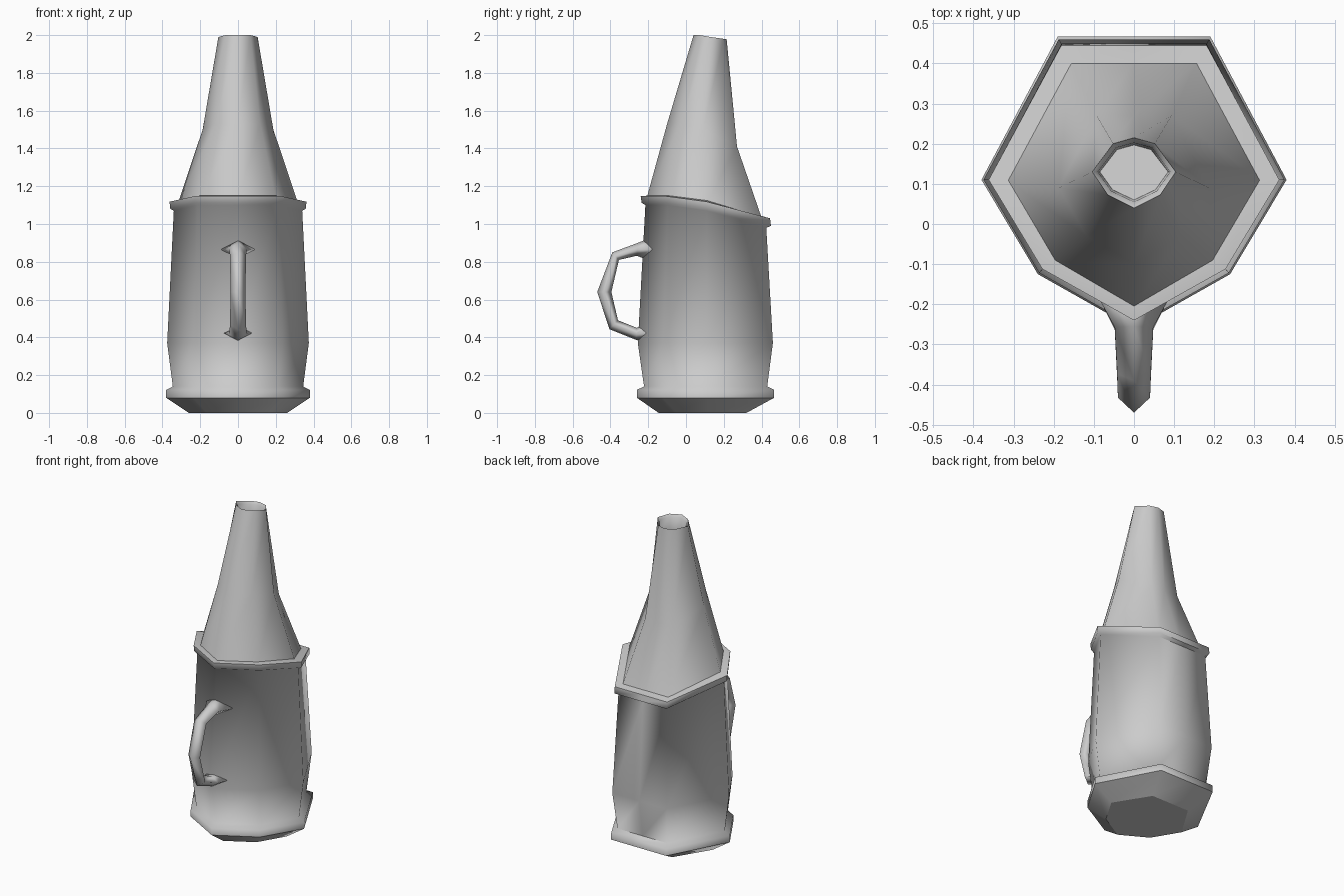
import bpy, bmesh, math

if "Cube" in bpy.data.objects:
    bpy.data.objects.remove(bpy.data.objects["Cube"])


def ring(hx, yf, yb, zf, zs=None, zb=None, yc=0.11, bulge=0.0):
    """Seven-sided outline (plus a back mid point); heights for front, side, back."""
    zs = zf if zs is None else zs
    zb = zf if zb is None else zb
    fy = yc + (yf - yc) * 0.635
    right = [(0.63 * hx, fy, zf), (hx, yc, zs), (0.5 * hx, yb, zb)]
    left = [(-x, y, z) for x, y, z in reversed(right)]
    return [(0, yf, zf)] + right + [(0, yb + bulge, zb)] + left


def loft(name, rings, cap_start=True, cap_end=True, angle=70, sharp_rings=()):
    bm = bmesh.new()
    loops = [[bm.verts.new(p) for p in r] for r in rings]
    n = len(loops[0])
    for a, b in zip(loops, loops[1:]):
        for i in range(n):
            j = (i + 1) % n
            bm.faces.new((a[i], a[j], b[j], b[i]))
    if cap_start:
        bm.faces.new(loops[0][::-1])
    if cap_end:
        bm.faces.new(loops[-1])
    bmesh.ops.recalc_face_normals(bm, faces=bm.faces)
    me = bpy.data.meshes.new(name)
    bm.to_mesh(me)
    bm.free()
    ob = bpy.data.objects.new(name, me)
    bpy.context.collection.objects.link(ob)
    bpy.ops.object.select_all(action='DESELECT')
    ob.select_set(True)
    bpy.context.view_layer.objects.active = ob
    bpy.ops.object.shade_smooth_by_angle(angle=math.radians(angle))
    for e in me.edges:
        a, b = (v // n for v in e.vertices)
        if a == b and a in sharp_rings:
            e.use_edge_sharp = True
    return ob


# Body: tapered foot, base flange, bulging wall, tilted collar
loft("bottle_body", [
    ring(0.26, -0.145, 0.32, 0.0),
    ring(0.38, -0.26, 0.467, 0.08),
    ring(0.38, -0.26, 0.467, 0.122),
    ring(0.345, -0.222, 0.43, 0.14),
    ring(0.375, -0.255, 0.46, 0.37),
    ring(0.34, -0.215, 0.425, 1.10, 1.07, 0.98),
    ring(0.36, -0.235, 0.45, 1.112, 1.082, 0.99),
    ring(0.362, -0.24, 0.445, 1.148, 1.118, 1.03),
    ring(0.31, -0.205, 0.405, 1.15, 1.125, 1.035),
], sharp_rings=(0, 1))

# Neck: leaning taper with a recessed mouth
loft("bottle_neck", [
    ring(0.318, -0.21, 0.405, 1.13, 1.11, 1.02),
    ring(0.187, -0.10, 0.27, 1.53, 1.50, 1.41, yc=0.09),
    ring(0.104, 0.04, 0.20, 2.0, 1.99, 1.98, yc=0.13, bulge=0.015),
    ring(0.090, 0.055, 0.19, 1.985, 1.975, 1.965, yc=0.13, bulge=0.012),
    ring(0.085, 0.06, 0.185, 1.91, 1.90, 1.89, yc=0.13, bulge=0.012),
], sharp_rings=(2,))

# Handle: diamond section along a bent path (outer point, inner point, half width)
path = [
    ((-0.18, 0.93), (-0.18, 0.80), 0.09),
    ((-0.255, 0.90), (-0.26, 0.832), 0.048),
    ((-0.39, 0.85), (-0.355, 0.81), 0.042),
    ((-0.47, 0.64), (-0.395, 0.64), 0.040),
    ((-0.405, 0.443), (-0.36, 0.49), 0.042),
    ((-0.265, 0.387), (-0.26, 0.45), 0.048),
    ((-0.18, 0.36), (-0.18, 0.49), 0.09),
]
sections = []
for (yo, zo), (yi, zi), w in path:
    ym, zm = (yo + yi) / 2, (zo + zi) / 2
    sections.append([(0, yo, zo), (w, ym, zm), (0, yi, zi), (-w, ym, zm)])
loft("handle", sections, angle=140)
